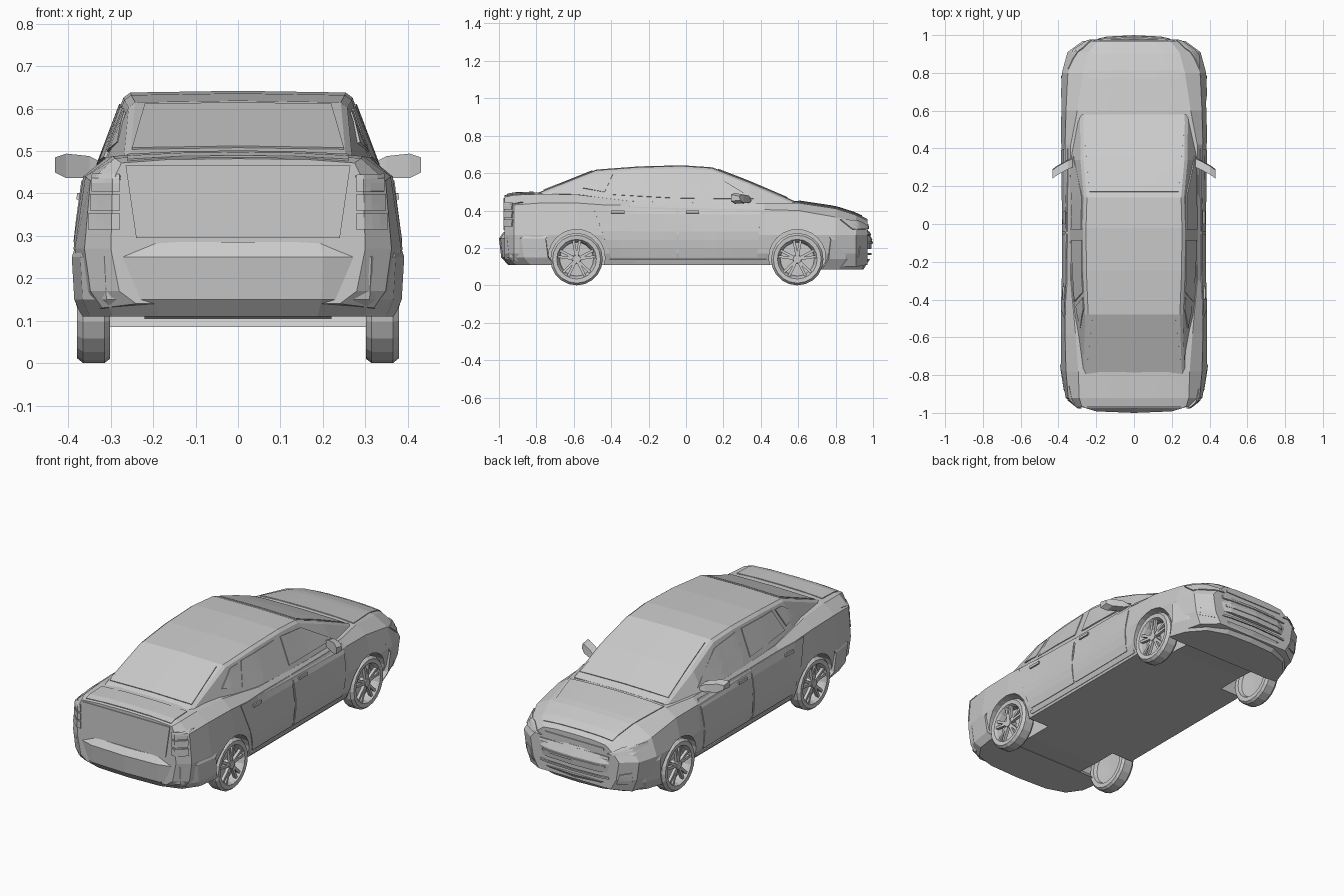
import bpy, bmesh, math
from mathutils import Vector, Matrix
from mathutils.bvhtree import BVHTree

if "Cube" in bpy.data.objects:
    bpy.data.objects.remove(bpy.data.objects["Cube"])

surf_v, surf_f = [], []   # shared skin that trim panels are projected on


def make(name, verts, faces, skin=False):
    me = bpy.data.meshes.new(name)
    bm = bmesh.new()
    vs = [bm.verts.new(v) for v in verts]
    for f in faces:
        bm.faces.new([vs[i] for i in f])
    bmesh.ops.recalc_face_normals(bm, faces=bm.faces)
    bm.to_mesh(me)
    bm.free()
    ob = bpy.data.objects.new(name, me)
    bpy.context.collection.objects.link(ob)
    if skin:
        n = len(surf_v)
        surf_v.extend(Vector(v) for v in verts)
        surf_f.extend([i + n for i in f] for f in faces)
    return ob


def loft(name, rings, skin=True):
    n = len(rings[0])
    verts = [p for r in rings for p in r]
    faces = [[k * n + i, k * n + (i + 1) % n, (k + 1) * n + (i + 1) % n, (k + 1) * n + i]
             for k in range(len(rings) - 1) for i in range(n)]
    faces += [list(range(n)), list(range(len(verts) - n, len(verts)))]
    return make(name, verts, faces, skin)


def mirrored(half):
    """Close a half outline (first and last point on x = 0) into a full ring."""
    return half + [(-p[0],) + tuple(p[1:]) for p in half[-2:0:-1]]


# Lower body: y, bottom z, bottom w, middle w, shoulder w, shoulder z, top w, top z
stations = [
    (-.97, .14, .24, .30, .295, .43, .275, .472),
    (-.92, .13, .32, .362, .348, .43, .29, .483),
    (-.78, .12, .35, .385, .36, .44, .295, .488),
    (-.58, .11, .35, .39, .365, .44, .31, .485),
    (-.30, .11, .35, .38, .362, .42, .335, .45),
    (.10, .11, .35, .38, .362, .41, .34, .44),
    (.42, .11, .35, .385, .365, .405, .335, .44),
    (.60, .11, .35, .39, .36, .40, .30, .44),
    (.80, .10, .34, .382, .35, .365, .27, .41),
    (.91, .10, .31, .352, .305, .34, .24, .375),
    (.97, .11, .22, .27, .235, .31, .19, .345)]
rings = [mirrored([(0, y, zb), (wb, y, zb), ((wb + 2 * wm) / 3, y, .17), (wm, y, .27),
                   (ws, y, zs), (wt, y, zt), (wt * .6, y, zt + .008), (0, y, zt + .01)])
         for y, zb, wb, wm, ws, zs, wt, zt in stations]
body = loft("lower_body", rings)

# Cabin: y, base w, roof w, roof z
cabin = [(-.80, .28, .27, .488), (-.48, .335, .258, .615), (-.25, .345, .268, .632),
         (-.02, .348, .27, .638), (.14, .347, .265, .627), (.34, .345, .284, .55),
         (.58, .30, .285, .447)]
loft("cabin", [mirrored([(0, y, .42), (wb, y, .42), (wt, y, zt - .012),
                         (wt * .94, y, zt), (0, y, zt + .004)]) for y, wb, wt, zt in cabin])


# Bumpers: plan outline stacked at several heights
def bumper(name, plan, levels):
    s = 1 if plan[0][1] > 0 else -1
    return loft(name, [mirrored([(x * k, y - s * (1 - k) * .8, z) for x, y in plan]
                                + [(0, plan[-1][1] - s * (1 - k) * .8, z)]) for z, k in levels])


front = bumper("front_bumper", [(0, .996), (.16, .988), (.275, .95), (.355, .865), (.388, .775), (.35, .765)],
               [(.085, .94), (.14, .985), (.245, 1), (.295, .97)])
bumper("rear_bumper", [(0, -1.0), (.2, -.992), (.315, -.957), (.372, -.88), (.392, -.75), (.36, -.745)],
       [(.11, .94), (.15, .985), (.25, 1), (.285, .97)])


# Boolean cuts: wheel arches in the body, air intake in the front bumper
def cut(target, bm):
    me = bpy.data.meshes.new("cutter")
    bm.to_mesh(me)
    bm.free()
    cutter = bpy.data.objects.new("cutter", me)
    cutter.hide_render = True
    bpy.context.collection.objects.link(cutter)
    mod = target.modifiers.new("cut", 'BOOLEAN')
    mod.operation, mod.solver, mod.object = 'DIFFERENCE', 'EXACT', cutter
    bpy.context.view_layer.objects.active = target
    bpy.ops.object.modifier_apply(modifier=mod.name)
    bpy.data.objects.remove(cutter)


WHEELS = (-.585, .595)
bm = bmesh.new()
for y in WHEELS:
    for s in (-1, 1):
        bmesh.ops.create_cone(bm, cap_ends=True, segments=24, radius1=.152, radius2=.152, depth=.3,
                              matrix=Matrix.Translation((s * .37, y, .147)) @ Matrix.Rotation(math.pi / 2, 4, 'Y'))
cut(body, bm)
bvh = BVHTree.FromPolygons(surf_v, surf_f)
bm = bmesh.new()
bmesh.ops.create_cube(bm, size=1, matrix=Matrix.Translation((0, .99, .1675)) @ Matrix.Diagonal((.42, .06, .055, 1)))
cut(front, bm)


def panel(name, axis, sign, corners, n=6, lift=.001, thick=.007):
    """Four 2D corners, projected along an axis onto the car skin as a thin sheet."""
    a, b, c, d = (Vector(p) for p in corners)
    out = Vector([sign if i == axis else 0 for i in range(3)])
    verts = []
    for i in range(n + 1):
        for j in range(n + 1):
            u, v = i / n, j / n
            p = a.lerp(b, u).lerp(d.lerp(c, u), v)
            o = list(p)
            o.insert(axis, sign * 1.1)
            hit = bvh.ray_cast(Vector(o), -out)[0] or bvh.find_nearest(Vector(o))[0]
            verts.append(hit + out * lift)
    m = n + 1
    faces = [[i * m + j, i * m + j + 1, (i + 1) * m + j + 1, (i + 1) * m + j]
             for i in range(n) for j in range(n)]
    ob = make(name, verts, faces)
    so = ob.modifiers.new("thickness", 'SOLIDIFY')
    so.thickness, so.offset = thick, 0


def rect(x0, z0, x1, z1):
    return [(x0, z0), (x1, z0), (x1, z1), (x0, z1)]


# Side doors, glass and sills, in (y, z)
side_panels = {
    "front_door": [(-.04, .15), (.38, .15), (.40, .425), (-.04, .425)],
    "rear_door": [(-.40, .15), (-.052, .15), (-.052, .425), (-.50, .43)],
    "front_side_glass": [(-.03, .465), (.36, .462), (.15, .59), (-.03, .61)],
    "rear_side_glass": [(-.41, .485), (-.085, .467), (-.085, .61), (-.36, .6)],
    "quarter_glass": [(-.55, .52), (-.435, .498), (-.39, .595), (-.45, .592)],
    "sill": rect(-.41, .122, .43, .14)}
for s, side in ((-1, "left"), (1, "right")):
    for name, pts in side_panels.items():
        panel(f"{side}_{name}", 0, s, pts)
    # Lights, in (x, z)
    panel(f"{side}_headlight", 1, 1, [(s * .2, .302), (s * .345, .30), (s * .347, .352), (s * .27, .342)], 6, .004)
    panel(f"{side}_fog_light", 1, 1, [(s * .25, .14), (s * .32, .15), (s * .32, .21), (s * .27, .20)], 3)
    for k in range(3):
        z = .315 + k * .045
        panel(f"{side}_tail_light_{k}", 1, -1, rect(s * .278, z, s * (.35 - .004 * k), z + .038), 4, .002, .01)
    # Handles
    for k, y in enumerate((-.40, .0)):
        panel(f"{side}_door_handle_{k}", 0, s, rect(y, .385, y + .07, .4), 2, .007, .01)
    # Door mirrors, swept backwards
    loft(f"{side}_mirror", [[(s * x, y - .025, z0), (s * x, y + .025, z0 + .005),
                             (s * x, y + .02, z1 - .008), (s * x, y - .025, z1)]
                            for x, y, z0, z1 in ((.325, .325, .445, .475), (.35, .315, .437, .488),
                                                 (.405, .285, .436, .494), (.432, .265, .45, .485))], False)

# Screens, bonnet and boot lid
panel("windscreen", 2, 1, [(-.27, .54), (.27, .54), (.235, .17), (-.235, .17)], 8)
panel("rear_screen", 2, 1, [(-.25, -.76), (.25, -.76), (.22, -.5), (-.22, -.5)])
panel("bonnet", 2, 1, [(-.285, .60), (.285, .60), (.21, .94), (-.21, .94)], 8)
panel("boot_lid", 1, -1, [(-.24, .295), (.24, .295), (.265, .466), (-.265, .466)])
panel("boot_top", 2, 1, rect(-.26, -.955, .26, -.815), 4)

# Split grille above, one bar across the air intake below
for k, (w, z, h) in enumerate(((.18, .315, .012), (.21, .268, .018), (.19, .222, .012), (.21, .163, .01))):
    panel(f"grille_bar_{k}", 1, 1, rect(-w, z, w, z + h), 8, .001, .008)


# Wheels: turned tyre and rim, plus paired spokes and a hub
def wheel(name, s, y, r=.14, seg=20):
    prof = [(.335, .012), (.335, .09), (.365, .098), (.378, .106), (.38, .128), (.365, r),
            (.315, r), (.302, .13), (.302, .106), (.32, .098), (.325, .012)]
    bm = bmesh.new()
    vs = [[bm.verts.new((x, q * math.cos(t), q * math.sin(t))) for x, q in prof]
          for t in (2 * math.pi * i / seg for i in range(seg))]
    n = len(prof)
    for i in range(seg):
        for j in range(n):
            bm.faces.new([vs[i][j], vs[i][(j + 1) % n], vs[(i + 1) % seg][(j + 1) % n], vs[(i + 1) % seg][j]])
    for k in range(5):
        for d in (-.17, .17):
            m = (Matrix.Rotation(2 * math.pi * k / 5 + d, 4, 'X') @ Matrix.Translation((.363, 0, .058))
                 @ Matrix.Diagonal((.016, .014, .09, 1)))
            bmesh.ops.create_cube(bm, size=1, matrix=m)
    bmesh.ops.create_cone(bm, cap_ends=True, segments=10, radius1=.026, radius2=.022, depth=.05,
                          matrix=Matrix.Translation((.35, 0, 0)) @ Matrix.Rotation(math.pi / 2, 4, 'Y'))
    bmesh.ops.transform(bm, matrix=Matrix.Translation((0, y, r)) @ Matrix.Rotation(0 if s > 0 else math.pi, 4, 'Z'),
                        verts=bm.verts)
    bmesh.ops.recalc_face_normals(bm, faces=bm.faces)
    me = bpy.data.meshes.new(name)
    bm.to_mesh(me)
    bm.free()
    bpy.context.collection.objects.link(bpy.data.objects.new(name, me))


for y, end in zip(WHEELS, ("rear", "front")):
    for s, side in ((-1, "left"), (1, "right")):
        wheel(f"{end}_{side}_wheel", s, y)
